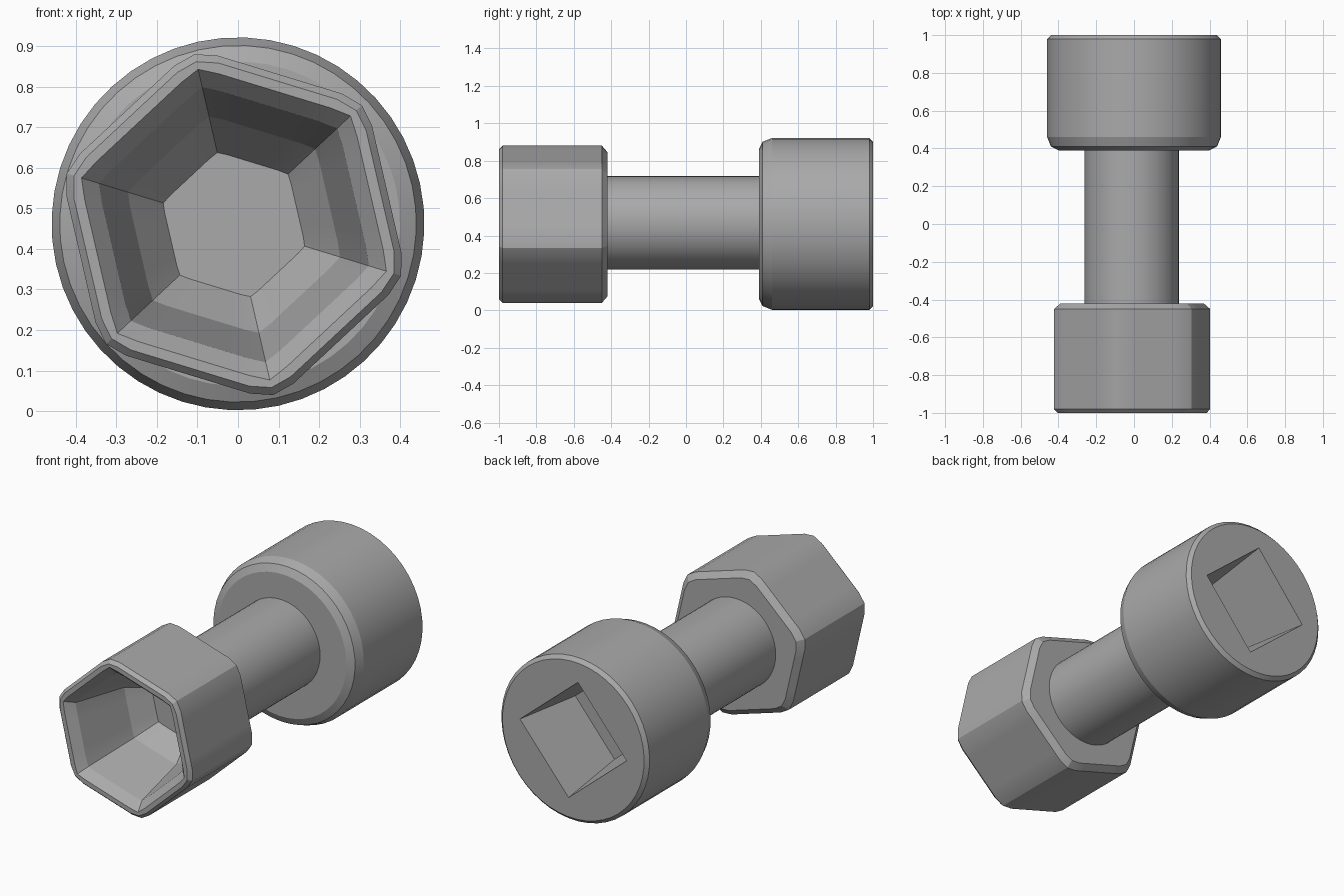
import bpy, math

cube = bpy.data.objects.get("Cube")
if cube:
    bpy.data.objects.remove(cube)

# One plain grey metal
steel = bpy.data.materials.new("grey_steel")
steel.use_nodes = True
grey = (0.4, 0.4, 0.4, 1)
steel.diffuse_color = grey
steel.node_tree.nodes["Principled BSDF"].inputs["Base Color"].default_value = grey

SAMPLES = 48


def outline(apothem, sides, turn, cap):
    """Points of a regular polygon (or circle if sides is 0), corners trimmed to cap."""
    points = []
    for i in range(SAMPLES):
        a = math.tau * i / SAMPLES
        r = apothem
        if sides:
            step = math.tau / sides
            r = min(apothem / math.cos(a % step - step / 2), apothem * cap)
        points.append((r * math.cos(a + turn), r * math.sin(a + turn)))
    return points


def loft(name, centre, rings, turn=0):
    """Skin cross-sections along y; each ring is (y, apothem, sides, cap)."""
    verts, faces = [], []
    for y, apothem, sides, cap in rings:
        verts += [(centre[0] + x, y, centre[1] + z)
                  for x, z in outline(apothem, sides, turn, cap)]
    for k in range(len(rings) - 1):
        for i in range(SAMPLES):
            j = (i + 1) % SAMPLES
            a, b = k * SAMPLES, (k + 1) * SAMPLES
            faces.append((a + i, a + j, b + j, b + i))
    faces.append(tuple(range(SAMPLES))[::-1])
    last = (len(rings) - 1) * SAMPLES
    faces.append(tuple(range(last, last + SAMPLES)))
    mesh = bpy.data.meshes.new(name)
    mesh.from_pydata(verts, [], faces)
    mesh.materials.append(steel)
    obj = bpy.data.objects.new(name, mesh)
    bpy.context.collection.objects.link(obj)
    # Outward normals, smooth shading with sharp edges kept
    bpy.ops.object.select_all(action='DESELECT')
    obj.select_set(True)
    bpy.context.view_layer.objects.active = obj
    bpy.ops.object.mode_set(mode='EDIT')
    bpy.ops.mesh.select_all(action='SELECT')
    bpy.ops.mesh.normals_make_consistent(inside=False)
    bpy.ops.object.mode_set(mode='OBJECT')
    bpy.ops.object.shade_smooth_by_angle(angle=math.radians(20))
    return obj


# Six-sided head with a tapering six-sided socket
outer, inner = 1.115, 1.14
loft("hex_socket_head", (-0.01, 0.46), [
    (-0.42, 0.355, 6, outer),
    (-0.45, 0.387, 6, outer),
    (-0.98, 0.387, 6, outer),
    (-1.00, 0.37, 6, outer),
    (-1.00, 0.345, 6, inner),
    (-0.95, 0.305, 6, inner),
    (-0.62, 0.24, 6, inner),
    (-0.50, 0.16, 6, inner),
], math.radians(43))

# Round shaft joining both heads
loft("shaft", (-0.013, 0.468), [(-0.45, 0.25, 0, 1), (0.43, 0.25, 0, 1)])

# Round head with a square drive hole
loft("round_drive_head", (0, 0.462), [
    (0.39, 0.40, 0, 1),
    (0.41, 0.44, 0, 1),
    (0.46, 0.46, 0, 1),
    (0.98, 0.46, 0, 1),
    (1.00, 0.44, 0, 1),
    (1.00, 0.235, 4, 1.45),
    (0.60, 0.19, 4, 1.45),
], math.radians(95))
